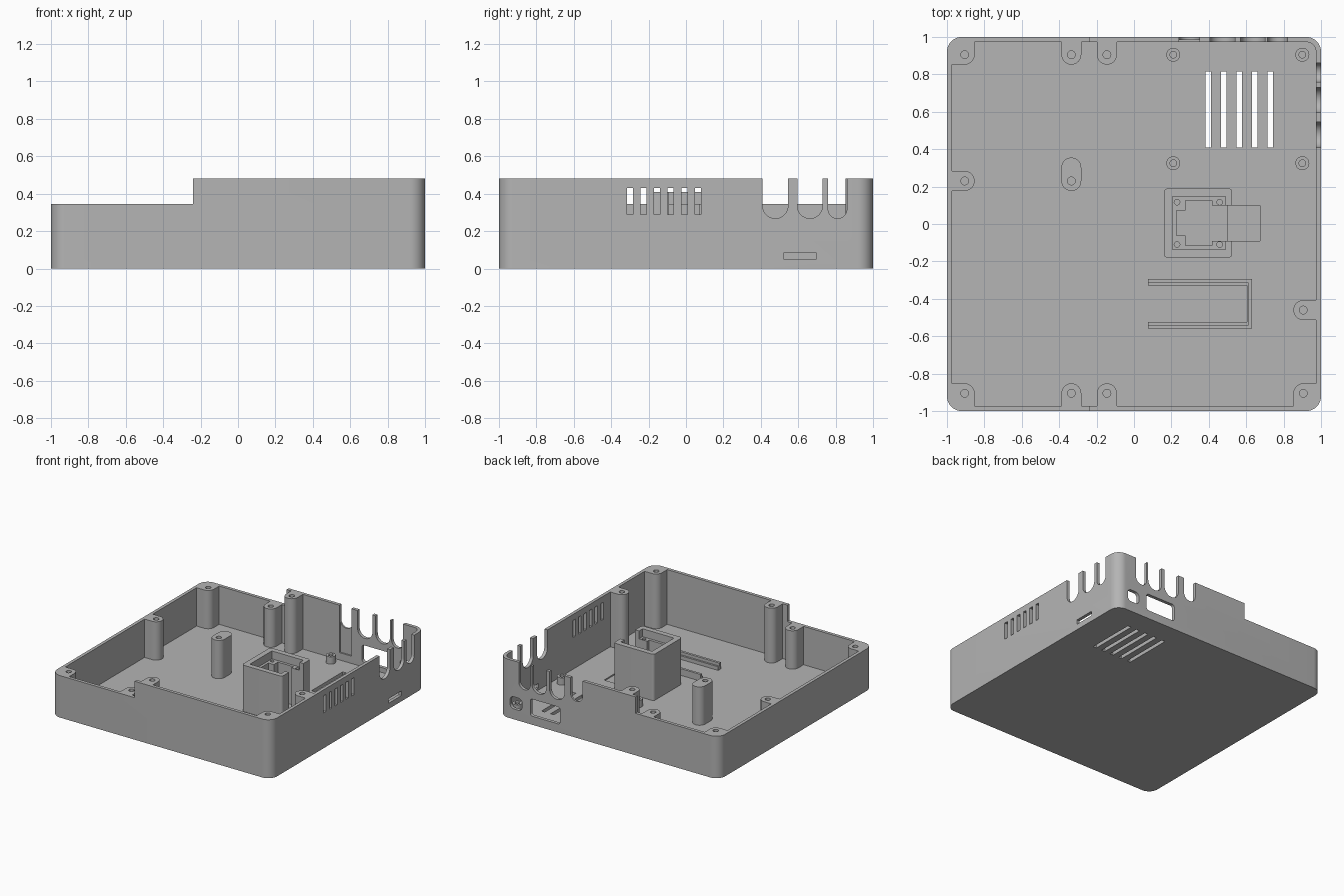
import bpy, bmesh
from math import cos, sin, pi

cube = bpy.data.objects.get("Cube")
if cube:
    bpy.data.objects.remove(cube, do_unlink=True)

grey = bpy.data.materials.new("plain grey")
grey.use_nodes = True
GREY = (0.46, 0.46, 0.46, 1)
grey.diffuse_color = GREY
grey.node_tree.nodes["Principled BSDF"].inputs["Base Color"].default_value = GREY

LOW, HIGH, FLOOR, WALL = 0.345, 0.48, 0.03, 0.027
INNER = 1 - WALL


# ---- profiles ----
def arc(cx, cy, r, a0, a1, n):
    return [(cx + r * cos(a0 + (a1 - a0) * i / n), cy + r * sin(a0 + (a1 - a0) * i / n))
            for i in range(n + 1)]


def circle(cx, cy, r, n=32):
    return arc(cx, cy, r, 0, 2 * pi, n)[:-1]


def rect(u0, u1, v0, v1, r=0):
    if not r:
        return [(u0, v0), (u1, v0), (u1, v1), (u0, v1)]
    corners = [(u1 - r, v1 - r), (u0 + r, v1 - r), (u0 + r, v0 + r), (u1 - r, v0 + r)]
    return [p for i, (u, v) in enumerate(corners)
            for p in arc(u, v, r, i * pi / 2, (i + 1) * pi / 2, 10)]


def u_slot(u0, u1, bottom):
    r = (u1 - u0) / 2
    return arc((u0 + u1) / 2, bottom + r, r, pi, 2 * pi, 20) + [(u1, 0.6), (u0, 0.6)]


# ---- solids ----
def prism(name, profile, lo, hi, axis="z"):
    place = {"z": lambda u, v, w: (u, v, w),
             "x": lambda u, v, w: (w, u, v),
             "y": lambda u, v, w: (u, w, v)}[axis]
    bm = bmesh.new()
    rings = [[bm.verts.new(place(u, v, w)) for u, v in profile] for w in (lo, hi)]
    for ring in rings:
        bm.faces.new(ring)
    n = len(profile)
    for i in range(n):
        j = (i + 1) % n
        bm.faces.new((rings[0][i], rings[0][j], rings[1][j], rings[1][i]))
    bmesh.ops.recalc_face_normals(bm, faces=bm.faces)
    mesh = bpy.data.meshes.new(name)
    bm.to_mesh(mesh)
    bm.free()
    mesh.materials.append(grey)
    ob = bpy.data.objects.new(name, mesh)
    bpy.context.collection.objects.link(ob)
    return ob


def combine(ob, profile, lo, hi, axis="z", op="DIFFERENCE"):
    tool = prism("tool", profile, lo, hi, axis)
    mod = ob.modifiers.new("bool", "BOOLEAN")
    mod.object, mod.operation, mod.solver = tool, op, "EXACT"
    bpy.context.view_layer.update()
    mesh = bpy.data.meshes.new_from_object(
        ob.evaluated_get(bpy.context.evaluated_depsgraph_get()))
    ob.modifiers.clear()
    ob.data = mesh
    bpy.data.objects.remove(tool, do_unlink=True)


def finish(ob):
    bpy.ops.object.select_all(action="DESELECT")
    ob.select_set(True)
    bpy.context.view_layer.objects.active = ob
    bpy.ops.object.shade_smooth_by_angle(angle=0.6)


# ---- tray with a lower left portion ----
housing = prism("housing", rect(-1, 1, -1, 1, 0.08), 0, HIGH)
combine(housing, rect(-INNER, INNER, -INNER, INNER, 0.053), FLOOR, 0.6)
combine(housing, rect(-1.1, -0.24, -1.1, 1.1), LOW, 0.6)

# ---- screw bosses merged into the walls: x, y, wall directions ----
R = 0.053
bosses = [(-0.905, 0.23, (-1, 0)), (0.905, -0.46, (1, 0))]
for sy in (-1, 1):
    bosses += [(x, sy * 0.905, (0, sy)) for x in (-0.335, -0.145)]
bosses += [(-0.905, 0.905, (-1, 1)), (-0.905, -0.905, (-1, -1)), (0.905, -0.905, (1, -1))]
for x, y, (dx, dy) in bosses:
    top = LOW if x < -0.24 else HIGH
    combine(housing, circle(x, y, R), 0.015, top, op="UNION")
    if dx:
        xs = sorted((x, dx * 0.985))
        combine(housing, rect(*xs, y - R, y + R), 0.015, top, op="UNION")
    if dy:
        ys = sorted((y, dy * 0.985))
        combine(housing, rect(x - R, x + R, *ys), 0.015, top, op="UNION")
for x, y, d in bosses:
    top = LOW if x < -0.24 else HIGH
    combine(housing, circle(x, y, 0.021, 20), top - 0.15, 0.6)

# ---- vents in floor and right wall ----
for i in range(5):
    x = 0.396 + i * 0.083
    combine(housing, rect(x - 0.015, x + 0.015, 0.41, 0.815), -0.1, 0.1)
for i in range(6):
    y = -0.3 + i * 0.0728
    combine(housing, rect(y - 0.016, y + 0.016, 0.29, 0.43), 0.9, 1.1, "x")

# ---- connector openings in right and back walls ----
for y0, y1 in ((0.41, 0.545), (0.595, 0.73), (0.76, 0.86)):
    combine(housing, u_slot(y0, y1, 0.268), 0.9, 1.1, "x")
combine(housing, rect(0.525, 0.695, 0.047, 0.085), 0.9, 1.1, "x")
for x0, x1, z in ((0.24, 0.35, 0.3), (0.405, 0.54, 0.268), (0.57, 0.7, 0.268), (0.715, 0.82, 0.268)):
    combine(housing, u_slot(x0, x1, z), 0.96, 1.1, "y")
combine(housing, rect(0.24, 0.35, 0.09, 0.6), 0.96, 0.985, "y")
combine(housing, rect(0.445, 0.715, 0.07, 0.21, 0.02), 0.9, 1.1, "y")
combine(housing, rect(0.79, 0.9, 0.085, 0.185, 0.035), 0.96, 1.1, "y")

# ---- shallow cable recess beside the tower ----
combine(housing, rect(0.5, 0.675, -0.09, 0.1), 0.02, 0.1)
finish(housing)

# ---- free standing support post ----
post = prism("support_post", rect(-0.388, -0.282, 0.177, 0.355, 0.0525), 0.015, LOW)
combine(post, circle(-0.335, 0.23, 0.021, 20), 0.2, 0.6)
finish(post)

# ---- low board standoffs ----
for x in (0.21, 0.9):
    for y in (0.325, 0.905):
        standoff = prism("board_standoff", circle(x, y, 0.037), 0.015, 0.09)
        combine(standoff, circle(x, y, 0.018, 20), 0.04, 0.2)
        finish(standoff)

# ---- square tower with an inner shelf, open to one side ----
tower = prism("module_tower", rect(0.16, 0.525, -0.18, 0.19, 0.02), 0.015, 0.41)
combine(tower, rect(0.205, 0.49, -0.137, 0.147), 0.345, 0.6)
combine(tower, rect(0.275, 0.416, -0.115, 0.125), FLOOR, 0.6)
combine(tower, rect(0.226, 0.3, -0.062, 0.072), FLOOR, 0.6)
combine(tower, rect(0.4, 0.6, -0.09, 0.1), 0.02, 0.6)
for x in (0.23, 0.458):
    for y in (-0.11, 0.117):
        combine(tower, circle(x, y, 0.015, 16), 0.25, 0.6)
finish(tower)

# ---- U shaped board rail, with a stepped inner lip ----
rail = prism("board_rail", rect(0.075, 0.63, -0.56, -0.295), 0.015, 0.085)
combine(rail, rect(0, 0.605, -0.525, -0.33), 0, 0.2)
combine(rail, rect(0, 0.612, -0.54, -0.315), 0.06, 0.2)
finish(rail)
